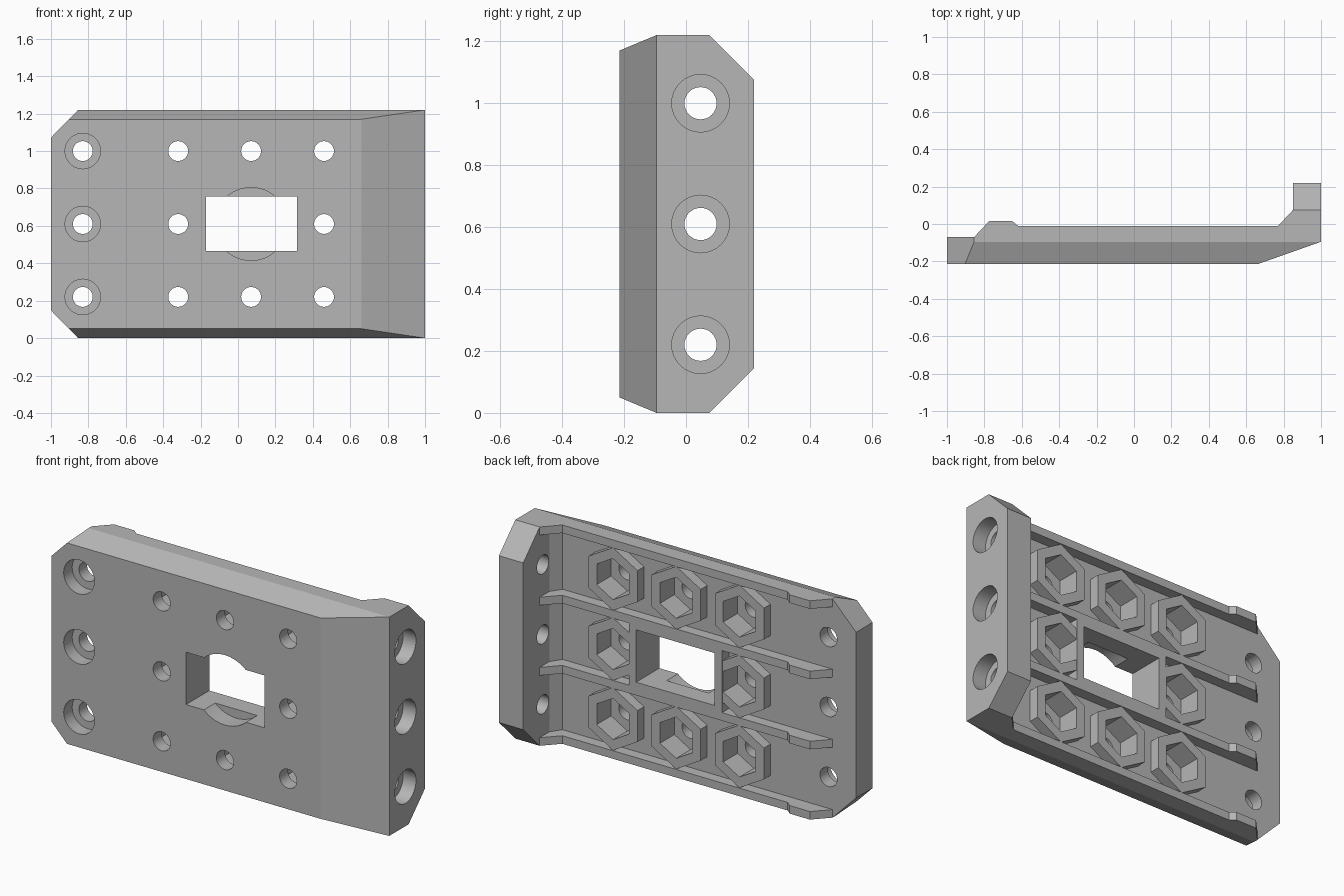
import bpy, bmesh, math
from mathutils import Vector

cube = bpy.data.objects.get("Cube")
if cube:
    bpy.data.objects.remove(cube, do_unlink=True)

grey = bpy.data.materials.new("plain grey")
grey.use_nodes = True
colour = (0.47, 0.47, 0.47, 1)
grey.diffuse_color = colour
grey.node_tree.nodes["Principled BSDF"].inputs["Base Color"].default_value = colour

HEIGHT = 1.22
FRONT, FLOOR, RIB_TOP = -0.215, -0.07, -0.01
ROWS = (0.22, 0.61, 1.0)
COLUMNS = (-0.32, 0.07, 0.46)


def prism(name, points, start, end, axis):
    """Extrude a 2D outline along an axis; the other two axes keep their order."""
    def place(p, h):
        c = list(p)
        c.insert("xyz".index(axis), h)
        return Vector(c)
    bm = bmesh.new()
    low = [bm.verts.new(place(p, start)) for p in points]
    high = [bm.verts.new(place(p, end)) for p in points]
    bm.faces.new(low)
    bm.faces.new(high)
    n = len(points)
    for i in range(n):
        j = (i + 1) % n
        bm.faces.new((low[i], low[j], high[j], high[i]))
    bmesh.ops.recalc_face_normals(bm, faces=bm.faces)
    mesh = bpy.data.meshes.new(name)
    bm.to_mesh(mesh)
    bm.free()
    mesh.materials.append(grey)
    obj = bpy.data.objects.new(name, mesh)
    bpy.context.collection.objects.link(obj)
    return obj


def ring(cx, cy, radius, sides=32):
    turn = math.pi / 2
    return [(cx + radius * math.cos(turn + math.tau * i / sides),
             cy + radius * math.sin(turn + math.tau * i / sides)) for i in range(sides)]


def rect(x0, x1, y0, y1):
    return [(x0, y0), (x1, y0), (x1, y1), (x0, y1)]


# Plate with sloped front end and upright flange
plate = prism("mounting_plate", [
    (-1, FRONT), (0.66, FRONT), (1, -0.095), (1, 0.22), (0.85, 0.22),
    (0.85, -0.01), (0.81, FLOOR), (-1, FLOOR)], 0, HEIGHT, "z")
bpy.context.view_layer.objects.active = plate


def combine(other, operation):
    mod = plate.modifiers.new(operation, "BOOLEAN")
    mod.operation = operation
    mod.solver = "EXACT"
    mod.object = other
    bpy.ops.object.modifier_apply(modifier=mod.name)
    bpy.data.objects.remove(other, do_unlink=True)


def add(*args):
    combine(prism(*args), "UNION")


def cut(*args):
    combine(prism(*args), "DIFFERENCE")


# Four long ribs
rib = [(-0.855, FLOOR), (-0.775, 0.015), (-0.65, 0.015), (-0.62, RIB_TOP),
       (0.77, RIB_TOP), (0.85, 0.075), (0.9, 0.075), (0.9, -0.1), (-0.855, -0.1)]
for z0, z1 in ((0, 0.045), (0.392, 0.437), (0.783, 0.828), (HEIGHT - 0.045, HEIGHT)):
    add("rib", rib, z0, z1, "z")

# Frame around the window
add("window_frame", rect(-0.215, 0.36, 0.41, 0.81), -0.1, RIB_TOP, "y")

# Hexagonal nut bosses, then their pockets and bolt holes
nuts = [(x, z) for x in COLUMNS for z in ROWS if (x, z) != (COLUMNS[1], ROWS[1])]
for x, z in nuts:
    add("nut_boss", ring(x, z, 0.175, 6), -0.1, RIB_TOP - 0.003, "y")
for x, z in nuts:
    cut("nut_pocket", ring(x, z, 0.115, 6), -0.14, 0.1, "y")
    cut("bolt_hole", ring(x, z, 0.053), -0.4, 0.1, "y")

# Window with a round recess in the front
cut("round_recess", ring(0.07, 0.61, 0.195, 48), -0.4, -0.115, "y")
cut("window", rect(-0.17, 0.315, 0.465, 0.757), -0.4, 0.4, "y")

# Counterbored holes at the thin end and through the flange
for z in ROWS:
    cut("end_hole", ring(-0.83, z, 0.053), -0.4, 0.4, "y")
    cut("end_counterbore", ring(-0.83, z, 0.095), -0.4, -0.14, "y")
    cut("flange_hole", ring(0.047, z, 0.052), 0.7, 1.2, "x")
    cut("flange_counterbore", ring(0.047, z, 0.093), 0.92, 1.2, "x")

# Bevelled corners, mirrored top and bottom
front_bevel = [(-0.335, 0.1), (-0.095, 0), (-0.095, -0.2), (-0.335, -0.2)]
flange_bevel = [(0.075, 0), (0.275, 0.2), (0.275, -0.2), (0.075, -0.2)]
end_bevel = [(-1.1, 0.25), (-0.855, 0), (-0.855, -0.2), (-1.1, -0.2)]
for flip in (False, True):
    for name, shape, a, b, axis in (("front_bevel", front_bevel, -1.2, 1.2, "x"),
                                    ("flange_bevel", flange_bevel, 0.84, 1.2, "x"),
                                    ("end_bevel", end_bevel, -0.4, 0.4, "y")):
        cut(name, [(u, HEIGHT - v if flip else v) for u, v in shape], a, b, axis)

# Smooth hole walls, crisp edges
plate.select_set(True)
bpy.ops.object.shade_smooth_by_angle(angle=math.radians(15))
